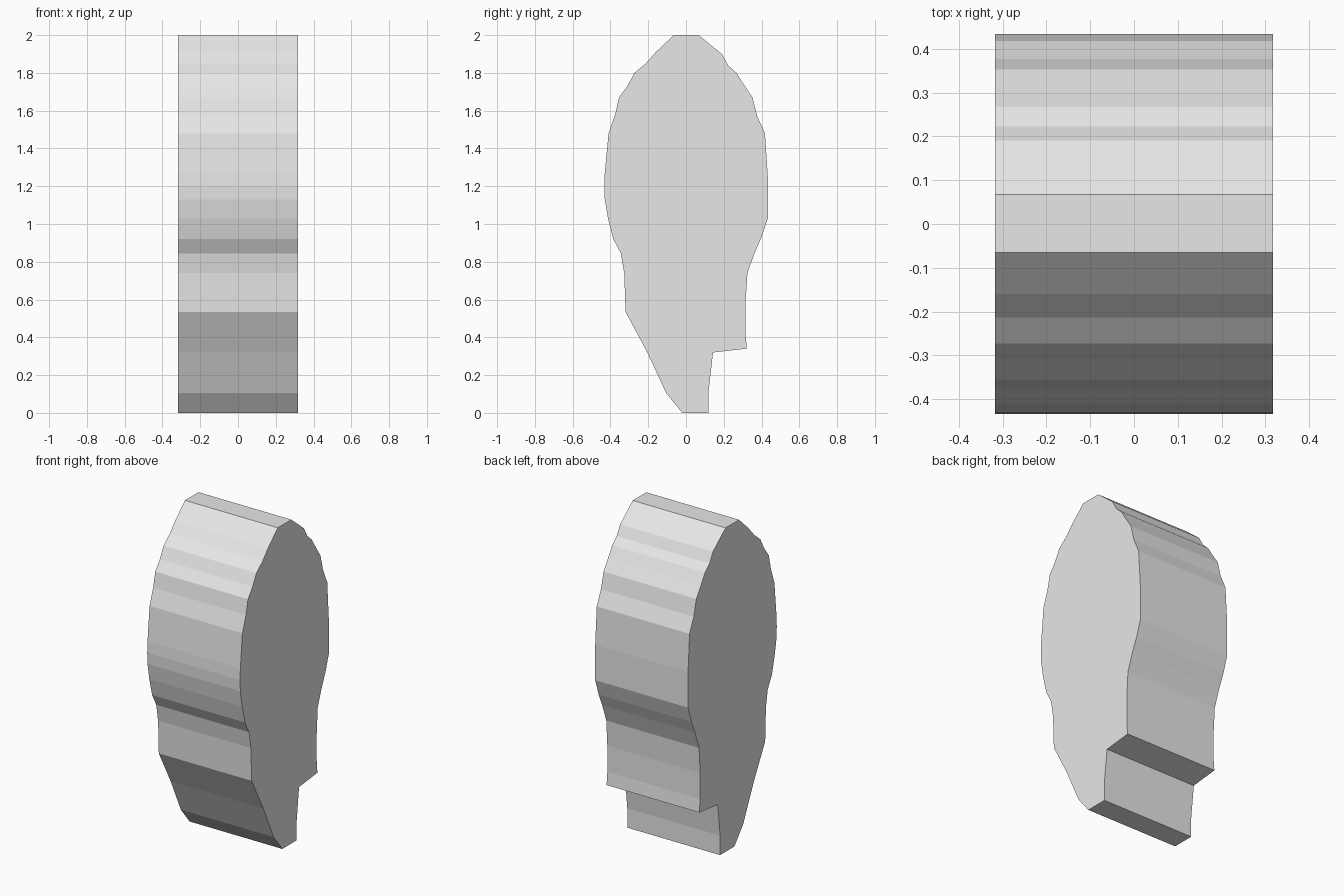
import bpy
import bmesh

HALF_WIDTH = 0.317

# Side outline as (y, z): up the front edge, then down the back edge
FRONT_EDGE = [
    (-.02, 0), (-.105, .105), (-.205, .32), (-.32, .535), (-.327, .74),
    (-.345, .845), (-.385, .92), (-.413, 1.03), (-.43, 1.13), (-.433, 1.2),
    (-.43, 1.27), (-.41, 1.48), (-.375, 1.58), (-.355, 1.67), (-.31, 1.73),
    (-.273, 1.8), (-.213, 1.85), (-.16, 1.91), (-.065, 2),
]
BACK_EDGE = [
    (.067, 2), (.19, 1.9), (.223, 1.84), (.267, 1.8), (.305, 1.74),
    (.352, 1.67), (.377, 1.57), (.418, 1.48), (.433, 1.25), (.433, 1.03),
    (.4, .93), (.365, .85), (.325, .74), (.315, .58), (.315, .42),
    (.322, .34), (.143, .32), (.12, .12), (.12, 0),
]


def make_material(name, colour):
    """Plain flat material, visible in the viewport and in renders."""
    material = bpy.data.materials.new(name)
    material.use_nodes = True
    material.diffuse_color = colour
    shader = next(n for n in material.node_tree.nodes if n.type == 'BSDF_PRINCIPLED')
    shader.inputs["Base Color"].default_value = colour
    return material


def extrude_outline(name, outline, half_width, material):
    """Solid slab made by extruding a side outline across the x axis."""
    bm = bmesh.new()
    side = bm.faces.new([bm.verts.new((-half_width, y, z)) for y, z in outline])
    extruded = bmesh.ops.extrude_face_region(bm, geom=[side], use_keep_orig=True)
    moved = [v for v in extruded["geom"] if isinstance(v, bmesh.types.BMVert)]
    bmesh.ops.translate(bm, verts=moved, vec=(half_width * 2, 0, 0))
    bmesh.ops.recalc_face_normals(bm, faces=bm.faces)
    mesh = bpy.data.meshes.new(name)
    bm.to_mesh(mesh)
    bm.free()
    mesh.materials.append(material)
    obj = bpy.data.objects.new(name, mesh)
    bpy.context.scene.collection.objects.link(obj)
    return obj


default_cube = bpy.data.objects.get("Cube")
if default_cube:
    bpy.data.objects.remove(default_cube, do_unlink=True)

# Faceted slab with a tapered foot and a notch at the back
light_grey = make_material("light grey", (0.8, 0.8, 0.8, 1))
extrude_outline("faceted_slab", FRONT_EDGE + BACK_EDGE, HALF_WIDTH, light_grey)
